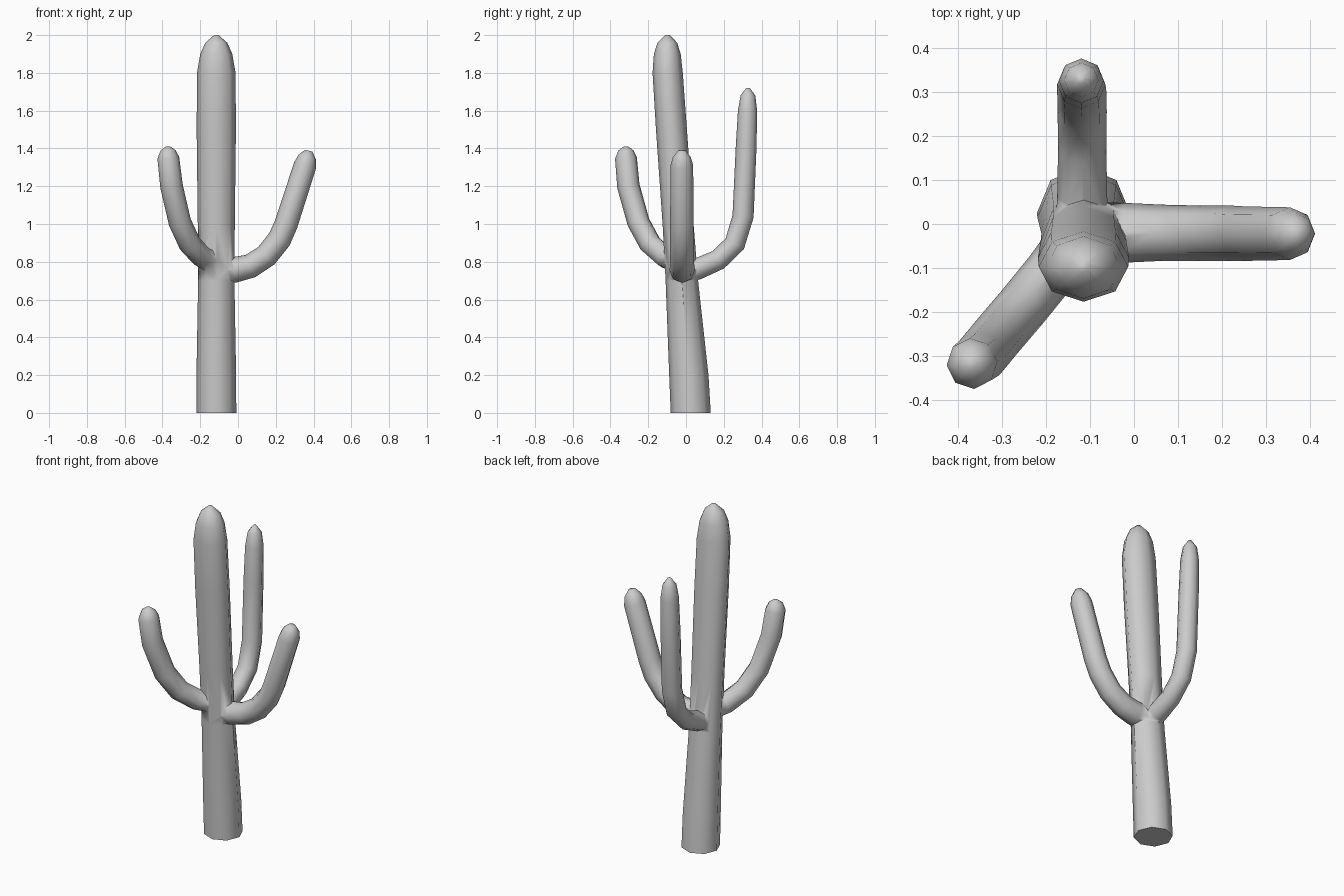
import bpy, bmesh, math
from mathutils import Vector

if "Cube" in bpy.data.objects:
    bpy.data.objects.remove(bpy.data.objects["Cube"])

SIDES = 8


def tube(name, rings):
    """Skin a list of (centre, axis_u, axis_v) elliptical rings into a closed tube."""
    bm = bmesh.new()
    loops = []
    for c, u, v in rings:
        loops.append([bm.verts.new(c + u * math.cos(2 * math.pi * i / SIDES)
                                   + v * math.sin(2 * math.pi * i / SIDES))
                      for i in range(SIDES)])
    for a, b in zip(loops, loops[1:]):
        for i in range(SIDES):
            j = (i + 1) % SIDES
            bm.faces.new((a[i], a[j], b[j], b[i]))
    bm.faces.new(loops[0])
    bm.faces.new(loops[-1])
    bmesh.ops.recalc_face_normals(bm, faces=bm.faces[:])
    me = bpy.data.meshes.new(name)
    bm.to_mesh(me)
    bm.free()
    ob = bpy.data.objects.new(name, me)
    bpy.context.collection.objects.link(ob)
    return ob


def arm(name, side, path):
    """Bent arm: path of (x, y, z, radius), all bending in the plane across side."""
    pts = [Vector(p[:3]) for p in path]
    side = Vector(side).normalized()
    rings = []
    for i, (p, r) in enumerate(zip(pts, [q[3] for q in path])):
        t = pts[min(i + 1, len(pts) - 1)] - pts[max(i - 1, 0)]
        rings.append((p, side * r, t.normalized().cross(side).normalized() * r))
    return tube(name, rings)


# Leaning trunk: z, centre y, half width x, half width y
trunk_rows = [(0, .025, .106, .106), (.2, .015, .105, .104), (.7, -.022, .096, .086),
              (1.0, -.042, .098, .082), (1.5, -.077, .104, .082), (1.8, -.097, .102, .08),
              (1.9, -.099, .085, .071), (1.96, -.099, .058, .052), (2.0, -.098, .012, .012)]
trunk = tube("cactus", [(Vector((-.115, y, z)), Vector((rx, 0, 0)), Vector((0, ry, 0)))
                        for z, y, rx, ry in trunk_rows])

# Three upturned arms with rounded tips
right_arm = arm("right_arm", (0, 1, 0), [
    (-.10, -.02, .755, .07), (-.02, -.02, .757, .068), (.065, -.02, .777, .064),
    (.15, -.021, .832, .063), (.22, -.021, .92, .063), (.255, -.022, 1.0, .062),
    (.355, -.022, 1.31, .06), (.366, -.022, 1.355, .047), (.374, -.022, 1.388, .02)])
back_arm = arm("back_arm", (1, 0, 0), [
    (-.118, -.02, .745, .062), (-.118, .06, .762, .057), (-.118, .17, .81, .055),
    (-.118, .258, .895, .056), (-.119, .302, 1.04, .056), (-.12, .318, 1.4, .055),
    (-.12, .326, 1.6, .051), (-.12, .328, 1.68, .039), (-.12, .329, 1.72, .01)])
left_arm = arm("left_arm", (.76, -.65, 0), [
    (-.125, -.03, .80, .066), (-.19, -.11, .825, .06), (-.255, -.19, .895, .06),
    (-.308, -.252, 1.01, .06), (-.352, -.305, 1.2, .06), (-.369, -.318, 1.35, .058),
    (-.37, -.318, 1.39, .04), (-.37, -.318, 1.41, .012)])

# Fuse arms into the trunk
arms = (right_arm, back_arm, left_arm)
for a in arms:
    m = trunk.modifiers.new(a.name, 'BOOLEAN')
    m.operation, m.solver, m.object = 'UNION', 'EXACT', a
bpy.context.view_layer.objects.active = trunk
trunk.select_set(True)
for m in list(trunk.modifiers):
    bpy.ops.object.modifier_apply(modifier=m.name)
for a in arms:
    bpy.data.objects.remove(a)
bpy.ops.object.shade_smooth_by_angle(angle=math.radians(75))
